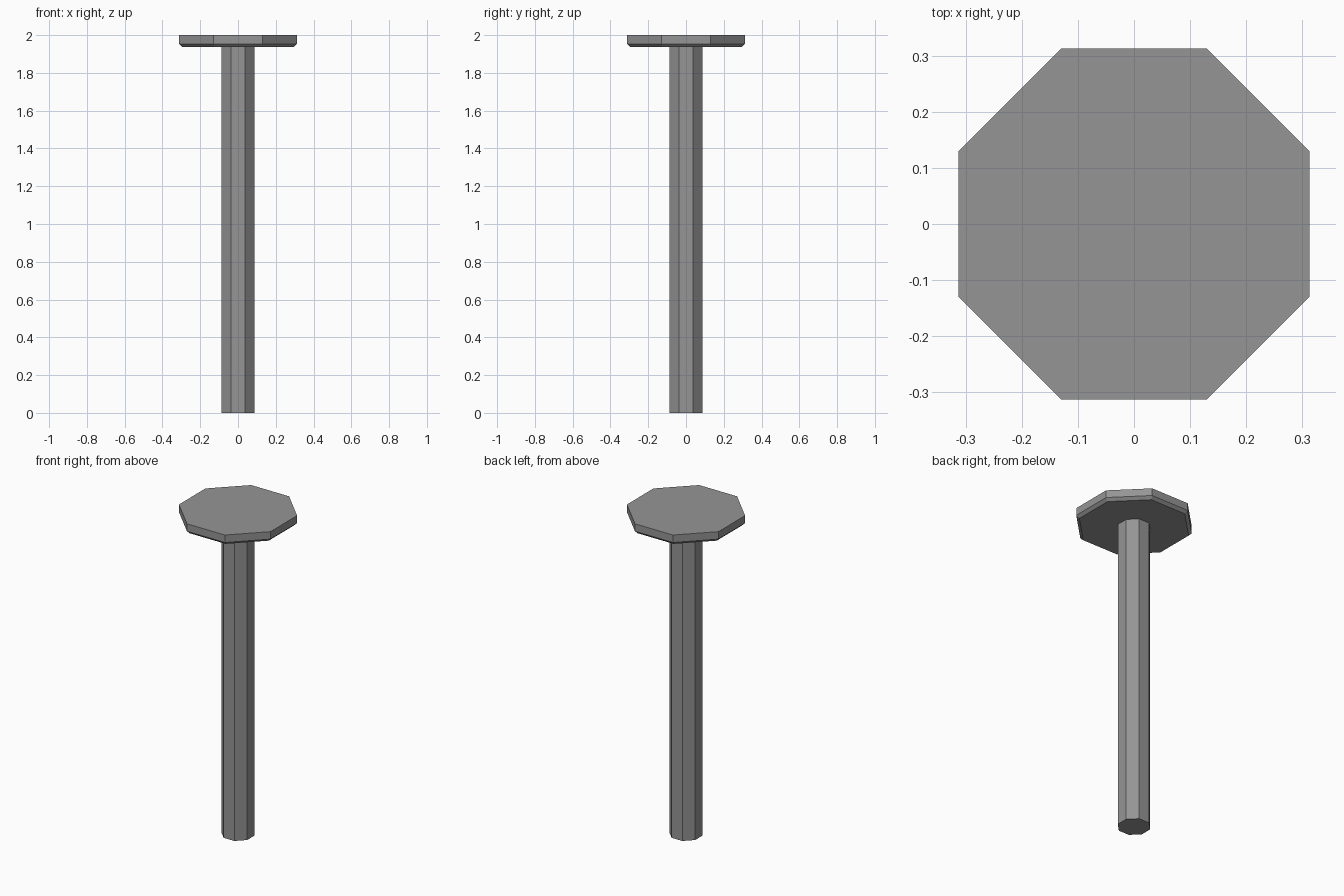
import bpy, bmesh, math

if "Cube" in bpy.data.objects:
    bpy.data.objects.remove(bpy.data.objects["Cube"])

SIDES = 8

grey = bpy.data.materials.new("steel_grey")
grey.diffuse_color = (0.3, 0.3, 0.3, 1.0)
grey.use_nodes = True
grey.node_tree.nodes["Principled BSDF"].inputs["Base Color"].default_value = grey.diffuse_color


def lathe(name, profile):
    """Octagonal prism from (apothem, z) rings, capped at both ends."""
    bm = bmesh.new()
    rings = []
    for apothem, z in profile:
        r = apothem / math.cos(math.pi / SIDES)
        rings.append([bm.verts.new((r * math.cos(a), r * math.sin(a), z))
                      for a in ((i + 0.5) * math.tau / SIDES for i in range(SIDES))])
    for low, high in zip(rings, rings[1:]):
        for i in range(SIDES):
            j = (i + 1) % SIDES
            bm.faces.new((low[i], low[j], high[j], high[i]))
    bm.faces.new(rings[0][::-1])
    bm.faces.new(rings[-1])
    mesh = bpy.data.meshes.new(name)
    bm.to_mesh(mesh)
    bm.free()
    mesh.materials.append(grey)
    obj = bpy.data.objects.new(name, mesh)
    bpy.context.collection.objects.link(obj)
    return obj


# Long octagonal shaft
lathe("shaft", [(0.088, 0.0), (0.088, 1.938)])

# Flat head with a chamfered underside
lathe("head", [(0.296, 1.937), (0.313, 1.954), (0.313, 2.0)])
